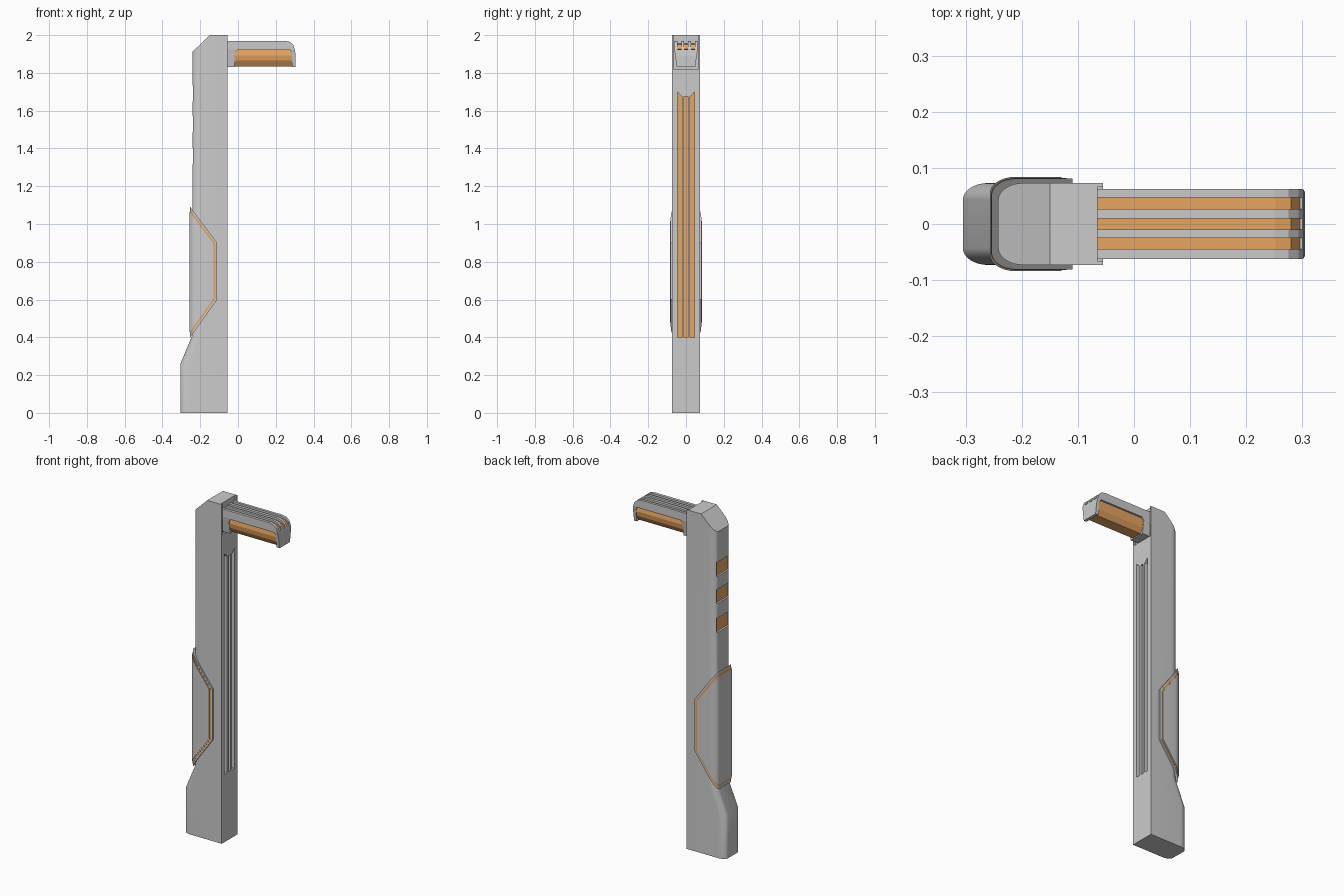
import bpy, bmesh, math
from mathutils import Vector

if "Cube" in bpy.data.objects:
    bpy.data.objects.remove(bpy.data.objects["Cube"])

glow = bpy.data.materials.new("orange")
glow.diffuse_color = (0.8, 0.38, 0.12, 1)
glow.use_nodes = True
glow.node_tree.nodes["Principled BSDF"].inputs["Base Color"].default_value = glow.diffuse_color


def finish(name, bm, mat=None, smooth=False):
    bmesh.ops.recalc_face_normals(bm, faces=bm.faces)
    me = bpy.data.meshes.new(name)
    bm.to_mesh(me)
    bm.free()
    ob = bpy.data.objects.new(name, me)
    bpy.context.collection.objects.link(ob)
    if mat:
        me.materials.append(mat)
    if smooth:
        shade(ob)
    return ob


def activate(ob):
    bpy.ops.object.select_all(action='DESELECT')
    ob.select_set(True)
    bpy.context.view_layer.objects.active = ob


def shade(ob):
    activate(ob)
    bpy.ops.object.shade_smooth_by_angle(angle=math.radians(25))


def prism(name, pts, axis, a, b, mat=None):
    """Extrude a 2D outline along x (yz), y (xz) or z (xy)."""
    def place(p, t):
        return {'x': (t, p[0], p[1]), 'y': (p[0], t, p[1]), 'z': (p[0], p[1], t)}[axis]
    bm = bmesh.new()
    face = bm.faces.new([bm.verts.new(place(p, a)) for p in pts])
    ext = bmesh.ops.extrude_face_region(bm, geom=[face])['geom']
    move = Vector(place((0, 0), b - a))
    bmesh.ops.translate(bm, vec=move, verts=[v for v in ext if isinstance(v, bmesh.types.BMVert)])
    return finish(name, bm, mat)


def rect(u0, u1, v0, v1):
    return [(u0, v0), (u1, v0), (u1, v1), (u0, v1)]


def boolean(ob, cutter, op='DIFFERENCE'):
    activate(ob)
    mod = ob.modifiers.new("cut", 'BOOLEAN')
    mod.operation, mod.solver, mod.object = op, 'EXACT', cutter
    bpy.ops.object.modifier_apply(modifier=mod.name)
    bpy.data.objects.remove(cutter, do_unlink=True)


def plan(front, back, half, n=8):
    """Column outline seen from above: square front, rounded back corners."""
    rx, ry = 0.045, 0.03
    side = [(front, half)]
    for i in range(n + 1):
        t = math.pi / 2 * i / n
        side.append((back + rx - rx * math.sin(t), half - ry + ry * math.cos(t)))
    return side + [(x, -y) for x, y in reversed(side)]


# Column: lofted from plan outlines, with a thicker foot
bm = bmesh.new()
rings = [[bm.verts.new((x, y, z)) for x, y in plan(-0.055, back, 0.073)]
         for z, back in ((0, -0.305), (0.26, -0.305), (0.41, -0.242), (2, -0.242))]
for lo, hi in zip(rings, rings[1:]):
    for i in range(len(lo)):
        j = (i + 1) % len(lo)
        bm.faces.new((lo[i], lo[j], hi[j], hi[i]))
bm.faces.new(rings[0])
bm.faces.new(rings[-1])
column = finish("column", bm)

# Sloped head and the lamp seat recess
boolean(column, prism("cutter", [(-0.15, 2), (-0.334, 1.82), (-0.4, 2.1), (-0.15, 2.1)], 'y', -0.2, 0.2))
boolean(column, prism("cutter", rect(-0.066, 0.066, 1.82, 2.1), 'x', -0.065, 0))

# Three long lit grooves on the lamp side
for k, (inner, outer, top) in enumerate(((-0.01, 0.01, 1.675), (0.022, 0.046, 1.70), (-0.022, -0.046, 1.70))):
    pts = [(inner, 0.4), (outer, 0.4), (outer, top), (inner, 1.675)]
    boolean(column, prism("cutter", pts, 'x', -0.08, -0.03))
    prism(f"groove_light_{k}", pts, 'x', -0.083, -0.079, glow)

# Three lit windows on the back
for k, z in enumerate((1.36, 1.53, 1.69)):
    boolean(column, prism("cutter", rect(-0.056, 0.056, z - 0.042, z + 0.042), 'x', -0.27, -0.23))
    prism(f"back_window_{k}", rect(-0.056, 0.056, z - 0.042, z + 0.042), 'x', -0.231, -0.226, glow)
shade(column)


# Wrap-around cladding: rim, orange trim, raised panel
def cladding(name, grow, inset, mat=None):
    outer = plan(-0.05, -0.246 - grow, 0.073 + grow)
    inner = plan(-0.05, -0.240, 0.072)
    ob = prism(name, outer + inner[::-1], 'z', 0.2, 1.3, mat)
    x, far = -0.11 - inset, -0.3
    zt, zb = 0.9 - 0.33 * inset, 0.6 + 0.33 * inset
    trapezoid = [(x, zb), (x, zt), (far, zt + 1.333 * (x - far)), (far, zb - 1.4 * (x - far))]
    boolean(ob, prism("cutter", trapezoid, 'y', -0.2, 0.2), 'INTERSECT')
    shade(ob)


cladding("cladding_rim", 0.008, 0)
cladding("cladding_trim", 0.009, 0.010, glow)
cladding("cladding_panel", 0.011, 0.019)

# Lamp housing: bracket profile, tapered towards the bottom
bracket = [(-0.065, 1.83), (-0.065, 1.97), (0.25, 1.97), (0.275, 1.964), (0.293, 1.947), (0.302, 1.92),
           (0.305, 1.89), (0.305, 1.83), (0.287, 1.83), (0.287, 1.905), (0.277, 1.92),
           (-0.006, 1.92), (-0.018, 1.905), (-0.018, 1.83)]
housing = prism("lamp_housing", bracket, 'y', -0.1, 0.1)
boolean(housing, prism("cutter", [(-0.044, 1.8), (0.044, 1.8), (0.062, 1.925), (0.062, 2.0),
                                  (-0.062, 2.0), (-0.062, 1.925)], 'x', -0.1, 0.4), 'INTERSECT')

# Lit channels along the top of the lamp
for k, y in enumerate((-0.035, 0, 0.037)):
    boolean(housing, prism("cutter", [(-0.1, 1.95), (0.25, 1.95), (0.275, 1.943), (0.286, 1.925), (0.33, 1.925),
                                      (0.33, 2), (-0.1, 2)], 'y', y - 0.01, y + 0.01))
    prism(f"lamp_channel_light_{k}", [(-0.065, 1.948), (-0.065, 1.957), (0.252, 1.957), (0.28, 1.95), (0.296, 1.926),
                                      (0.28, 1.924), (0.25, 1.948)], 'y', y - 0.01, y + 0.01, glow)

# Faceted light body hanging under the lamp
half = [(0.05, 1.922), (0.055, 1.893), (0.05, 1.865), (0.032, 1.835)]
prism("lamp_light", half + [(-y, z) for y, z in reversed(half)], 'x', -0.02, 0.289, glow)
